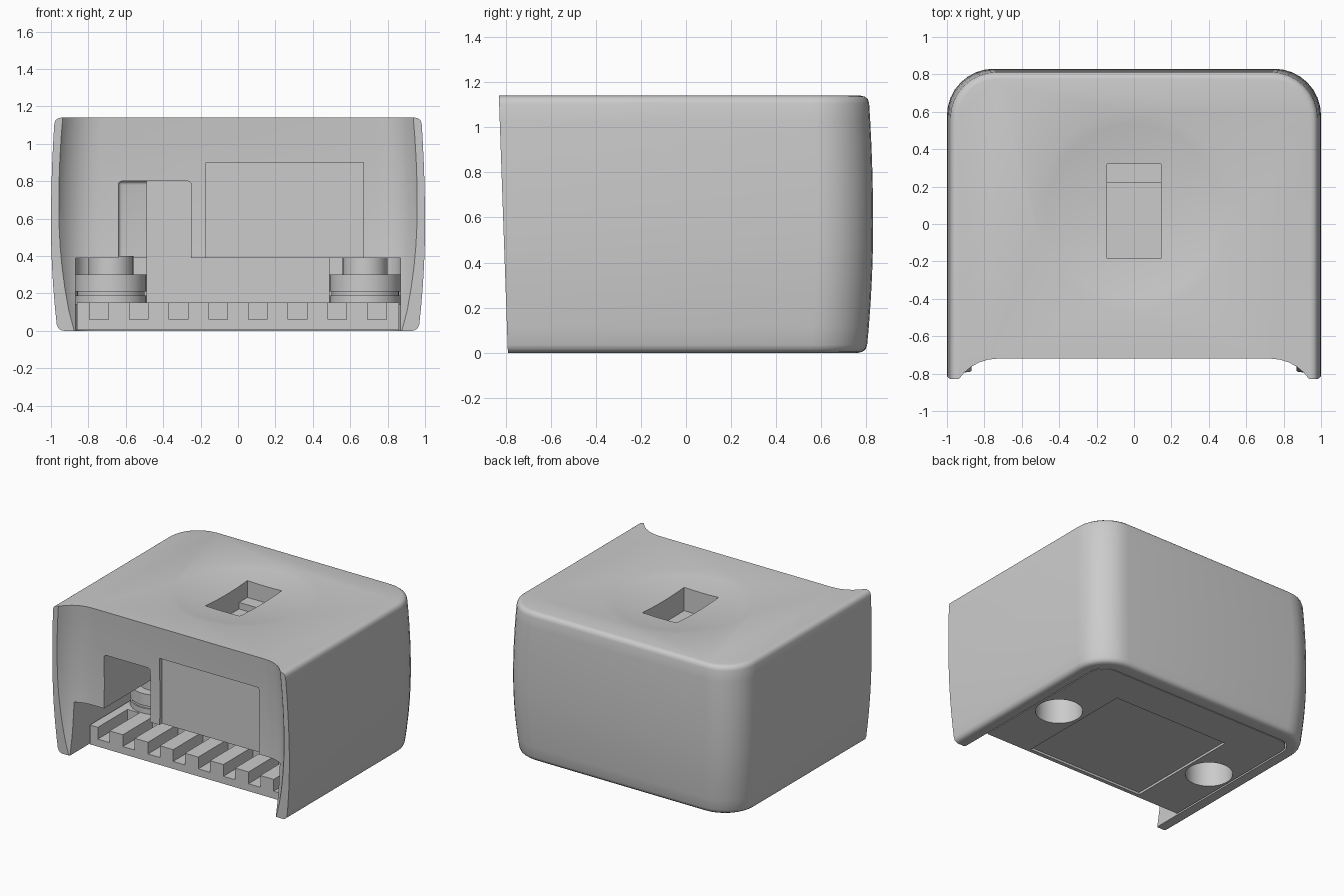
import bpy, bmesh, math
from mathutils import Vector

if "Cube" in bpy.data.objects:
    bpy.data.objects.remove(bpy.data.objects["Cube"])

H = 1.14
grey = bpy.data.materials.new("light_grey")
grey.use_nodes = True
grey.diffuse_color = (0.6, 0.6, 0.6, 1)
grey.node_tree.nodes["Principled BSDF"].inputs["Base Color"].default_value = (0.6, 0.6, 0.6, 1)


def make(name, bm):
    bmesh.ops.recalc_face_normals(bm, faces=bm.faces)
    mesh = bpy.data.meshes.new(name)
    bm.to_mesh(mesh)
    bm.free()
    obj = bpy.data.objects.new(name, mesh)
    bpy.context.collection.objects.link(obj)
    mesh.materials.append(grey)
    return obj


def loft(bm, rings):
    """Skin a stack of equal closed rings and cap both ends."""
    rows = [[bm.verts.new(p) for p in ring] for ring in rings]
    n = len(rows[0])
    for a, b in zip(rows, rows[1:]):
        for i in range(n):
            j = (i + 1) % n
            bm.faces.new((a[i], a[j], b[j], b[i]))
    bm.faces.new(rows[0][::-1])
    bm.faces.new(rows[-1])


def outline(w, front, back, r, z, steps=8):
    """Plan outline with square front corners and rounded back corners."""
    arc = [(w - r + r * math.cos(a), back - r + r * math.sin(a))
           for a in (math.pi / 2 * i / steps for i in range(steps + 1))]
    right = [(w, front)] + arc
    return [(x, y, z) for x, y in right] + [(-x, y, z) for x, y in right[::-1]]


def body_ring(z, inset=0, shift=0, front=-1):
    """Body section: the sides and back bulge gently at mid height."""
    t = (z / H * 2 - 1)
    w = 1 - (0.035 if t < 0 else 0.02) * t * t
    back = 0.83 - (0.03 if t < 0 else 0.02) * t * t
    return outline(w - inset, front, back + shift - inset, 0.25 - inset, z)


def box(name, x0, x1, y0, y1, z0, z1, bevel=0):
    bm = bmesh.new()
    bmesh.ops.create_cube(bm, size=1)
    for v in bm.verts:
        v.co = Vector(((x0 + x1) / 2 + v.co.x * (x1 - x0),
                       (y0 + y1) / 2 + v.co.y * (y1 - y0),
                       (z0 + z1) / 2 + v.co.z * (z1 - z0)))
    if bevel:
        bmesh.ops.bevel(bm, geom=bm.edges[:], offset=bevel, segments=3,
                        affect='EDGES', profile=0.5)
    return make(name, bm)


def lathe(name, profile, x, y, n=48):
    """Revolve a radius/height profile whose ends lie on the axis."""
    bm = bmesh.new()
    vs = [bm.verts.new((r, 0, z)) for r, z in profile]
    edges = [bm.edges.new(p) for p in zip(vs, vs[1:])]
    bmesh.ops.spin(bm, geom=vs + edges, cent=(0, 0, 0), axis=(0, 0, 1),
                   angle=math.tau, steps=n, use_duplicate=False)
    bmesh.ops.remove_doubles(bm, verts=bm.verts[:], dist=1e-4)
    bmesh.ops.translate(bm, verts=bm.verts[:], vec=(x, y, 0))
    return make(name, bm)


def cut(obj, cutters):
    """Subtract the cutters one by one, then discard them."""
    for c in cutters:
        mod = obj.modifiers.new("cut", 'BOOLEAN')
        mod.operation, mod.solver, mod.object = 'DIFFERENCE', 'EXACT', c
        deps = bpy.context.evaluated_depsgraph_get()
        mesh = bpy.data.meshes.new_from_object(obj.evaluated_get(deps))
        obj.modifiers.clear()
        obj.data = mesh
        bpy.data.objects.remove(c)


# Housing: soft-edged bulging block, trimmed by a leaning front plane
bm = bmesh.new()
levels = [(0, 0.035), (0.004, 0.018), (0.015, 0.005), (0.035, 0)]
mids = [(H * i / 10, 0) for i in range(1, 10)]
tops = [(H - z, inset) for z, inset in levels[::-1]]
loft(bm, [body_ring(z, inset) for z, inset in levels + mids + tops])
cutoff = bmesh.ops.bisect_plane(bm, geom=bm.verts[:] + bm.edges[:] + bm.faces[:],
                                plane_co=(0, -0.79, 0), plane_no=(0, -H, -0.04),
                                clear_outer=True)
bmesh.ops.holes_fill(bm, edges=[e for e in bm.edges if e.is_boundary])
housing = make("housing", bm)

# Concave front, shaped like the back of the same body
bm = bmesh.new()
loft(bm, [body_ring(H * i / 10, shift=-1.53, front=-2) for i in range(-1, 12)])
front_scoop = make("front_scoop", bm)

# Lower cavity with rounded back corners
bm = bmesh.new()
loft(bm, [outline(0.87, -1.2, 0.69, 0.12, z) for z in (-0.1, 0.39)])
cavity = make("cavity", bm)

# Shallow dish in the top
DEPTH, R = 0.045, 0.53
dish_profile = [(0, H - DEPTH)]
dish_profile += [(R * k / 8, H - DEPTH * (1 - (k / 8) ** 2)) for k in range(1, 9)]
dish_profile += [(R, H + 0.1), (0, H + 0.1)]
dish = lathe("dish", dish_profile, 0, 0.07)

cut(housing, [
    front_scoop, cavity, dish,
    box("front_notch", -0.64, -0.25, -1.2, 0.3, 0.2, 0.8, 0.02),
    box("front_panel_recess", -0.17, 0.67, -1.2, -0.675, 0.3, 0.9),
    box("top_pocket", -0.145, 0.145, -0.185, 0.22, 0.93, 1.3),
    box("top_pocket_shelf", -0.145, 0.145, 0.1, 0.32, 0.98, 1.3),
])

# Base plate with a row of front grooves, screw holes and label recess
bm = bmesh.new()
loft(bm, [outline(0.86, -0.56, 0.68, 0.11, z) for z in (0.003, 0.15)])
base = make("base_plate", bm)
cutters = [box("groove", x - 0.05, x + 0.05, -0.8, -0.2, 0.06, 0.3)
           for x in (-0.743 + 0.2123 * i for i in range(8))]
cutters.append(box("label_recess", -0.49, 0.49, -0.53, 0.4, -0.1, 0.02))
for x in (-0.68, 0.68):
    cutters.append(lathe("hole", [(0, -0.1), (0.165, -0.1), (0.165, 0.4), (0, 0.4)], x, 0))
cut(base, cutters)

# Hollow screw bosses over the holes
BOSS = [(0, 0.26), (0.165, 0.26), (0.165, 0.14), (0.19, 0.14), (0.19, 0.19),
        (0.18, 0.19), (0.18, 0.21), (0.19, 0.21), (0.19, 0.3), (0.12, 0.3),
        (0.12, 0.4), (0, 0.4)]
lathe("right_screw_boss", BOSS, -0.68, 0)
lathe("left_screw_boss", BOSS, 0.68, 0)

# Inner compartment behind the grooves
box("inner_compartment", -0.49, 0.49, -0.12, 0.42, 0.145, 0.82)

for obj in bpy.context.scene.objects:
    obj.select_set(obj.type == 'MESH')
bpy.context.view_layer.objects.active = housing
bpy.ops.object.shade_smooth_by_angle(angle=math.radians(35))
